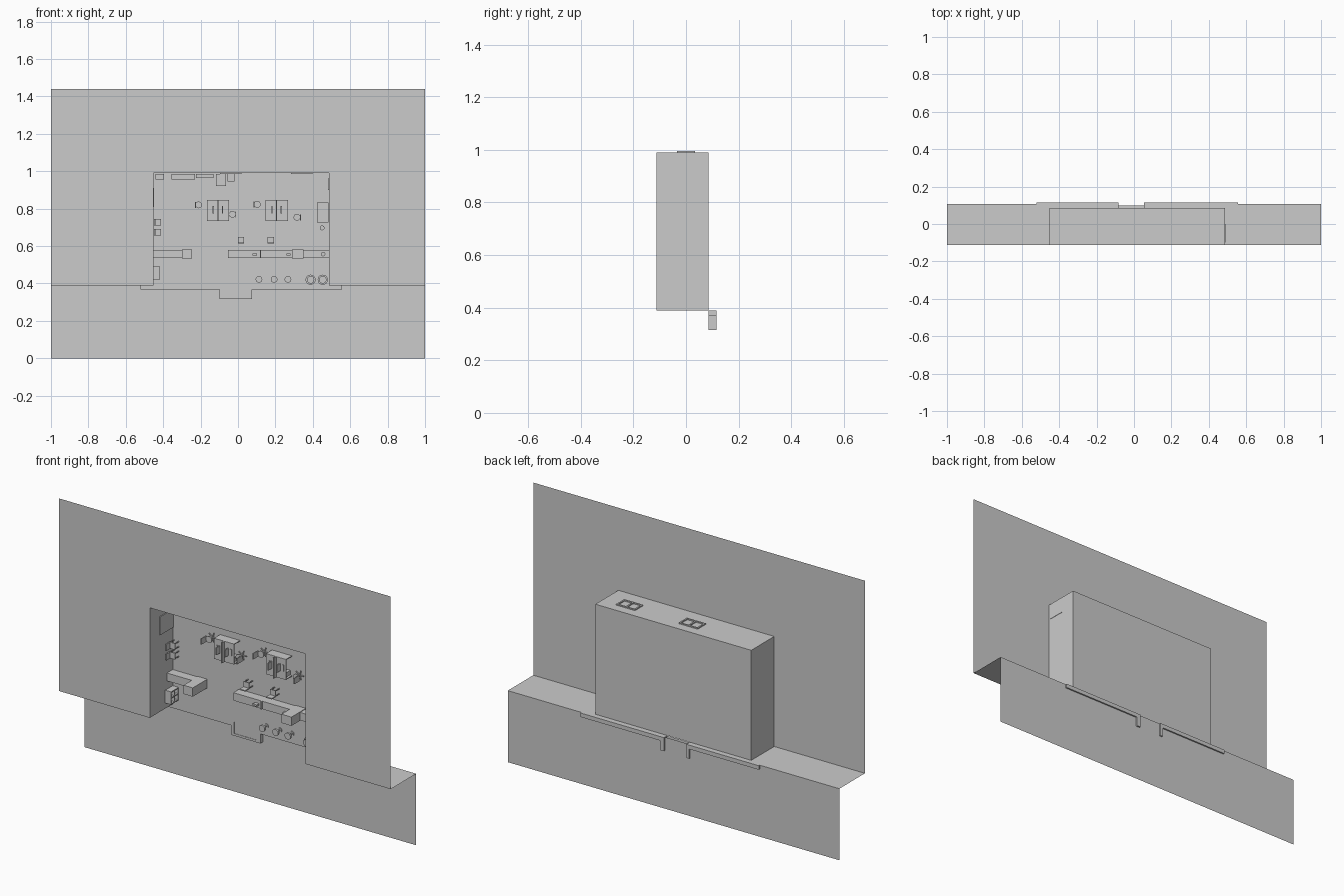
import bpy, bmesh, math
from mathutils import Matrix, Vector

cube = bpy.data.objects.get("Cube")
if cube:
    bpy.data.objects.remove(cube, do_unlink=True)

gray = bpy.data.materials.new("plain_gray")
gray.use_nodes = True
gray.diffuse_color = (0.6, 0.6, 0.6, 1)
gray.node_tree.nodes["Principled BSDF"].inputs["Base Color"].default_value = (0.6, 0.6, 0.6, 1)

FLOOR, OPEN, BACK = 0.085, -0.113, 0.107      # depths of the room floor, front sheet, rear sheet
L, R, BASE, TOP = -0.453, 0.487, 0.39, 0.99   # outline of the room


def finish(name, bm):
    mesh = bpy.data.meshes.new(name)
    bm.to_mesh(mesh)
    bm.free()
    mesh.materials.append(gray)
    obj = bpy.data.objects.new(name, mesh)
    bpy.context.collection.objects.link(obj)
    return obj


def sheet(name, points):
    bm = bmesh.new()
    bm.faces.new([bm.verts.new(p) for p in points])
    return finish(name, bm)


def add_box(bm, x0, x1, y0, y1, z0, z1):
    size = Matrix.Diagonal((x1 - x0, abs(y1 - y0), z1 - z0, 1))
    mid = Matrix.Translation(((x0 + x1) / 2, (y0 + y1) / 2, (z0 + z1) / 2))
    bmesh.ops.create_cube(bm, size=1, matrix=mid @ size)


def boxes(name, rows):
    bm = bmesh.new()
    for row in rows:
        add_box(bm, *row)
    return finish(name, bm)


def block(name, x0, x1, z0, z1, height, lift=0):
    # stands on the room floor, rising toward -y
    return boxes(name, [(x0, x1, FLOOR - lift - height, FLOOR - lift, z0, z1)])


def disc(bm, x, z, radius, low, high, sides=16):
    mid = Matrix.Translation((x, FLOOR - (low + high) / 2, z)) @ Matrix.Rotation(math.pi / 2, 4, 'X')
    bmesh.ops.create_cone(bm, cap_ends=True, segments=sides, radius1=radius,
                          radius2=radius, depth=high - low, matrix=mid)


# Wall sheets and ledges
sheet("front_wall", [(x, OPEN, z) for x, z in
      [(-1, BASE), (L, BASE), (L, TOP), (R, TOP), (R, BASE), (1, BASE), (1, 1.44), (-1, 1.44)]])
sheet("lower_wall", [(-1, BACK, 0), (1, BACK, 0), (1, BACK, BASE), (-1, BACK, BASE)])
for name, x0, x1 in [("right_ledge", -1, L), ("left_ledge", R, 1)]:
    sheet(name, [(x0, OPEN, BASE), (x1, OPEN, BASE), (x1, BACK, BASE), (x0, BACK, BASE)])

# Room shell, open at its front and base
sheet("room_floor", [(L, FLOOR, BASE), (R, FLOOR, BASE), (R, FLOOR, TOP), (L, FLOOR, TOP)])
sheet("room_end_wall", [(L, OPEN, TOP), (R, OPEN, TOP), (R, FLOOR, TOP), (L, FLOOR, TOP)])
for name, x in [("room_right_wall", L), ("room_left_wall", R)]:
    sheet(name, [(x, OPEN, BASE), (x, FLOOR, BASE), (x, FLOOR, TOP), (x, OPEN, TOP)])

# Curb with the stepped entrance
boxes("curb", [(-0.52, -0.083, FLOOR, 0.115, 0.368, BASE),
               (0.053, 0.556, FLOOR, 0.115, 0.368, BASE),
               (-0.1, -0.083, FLOOR, 0.115, 0.316, 0.368),
               (0.053, 0.075, FLOOR, 0.115, 0.316, 0.368),
               (-0.083, 0.053, FLOOR, 0.1, 0.316, 0.328)])
sheet("entrance_floor", [(-0.09, FLOOR + 0.002, 0.32), (0.06, FLOOR + 0.002, 0.32),
                         (0.06, FLOOR + 0.002, BASE), (-0.09, FLOOR + 0.002, BASE)])

# Framed windows in the end wall
for i, x in enumerate((-0.038, 0.34)):
    w, y, t, z0, z1 = 0.057, 0.035, 0.008, TOP - 0.004, TOP + 0.006
    boxes(f"window_frame_{i}", [(x - w, x + w, -y, -y + t, z0, z1), (x - w, x + w, y - t, y, z0, z1),
                                (x - w, x - w + t, -y, y, z0, z1), (x + w - t, x + w, -y, y, z0, z1),
                                (x - t / 2, x + t / 2, -y, y, z0, z1)])

# Door and panel on the side walls
boxes("side_door", [(L, L + 0.005, -0.03, FLOOR, 0.81, 0.91)])
boxes("side_panel", [(R - 0.005, R + 0.002, -0.1, 0, 0.9, 0.96)])

# Counters across the room with tall cabinets
block("right_counter", L, -0.3, 0.535, 0.578, 0.05)
block("right_tall_cabinet", -0.3, -0.245, 0.533, 0.581, 0.125)
block("left_counter", -0.053, 0.29, 0.535, 0.578, 0.05)
block("left_tall_cabinet", 0.29, 0.35, 0.533, 0.581, 0.125)
block("counter_end", 0.35, R, 0.535, 0.578, 0.05)
for i, x in enumerate((0.09, 0.27)):
    block(f"counter_screen_{i}", x - 0.012, x + 0.012, 0.55, 0.56, 0.02, 0.05)
    block(f"counter_divider_{i}", x + 0.028, x + 0.032, 0.535, 0.578, 0.06)
bm = bmesh.new()
disc(bm, 0.455, 0.557, 0.012, 0.05, 0.062)
finish("counter_bowl", bm)


# Desk pairs with a divider, screens and drawers
def desk_pair(name, x):
    rows = []
    z0, z1, y = 0.733, 0.845, FLOOR
    for s in (-1, 1):
        a, b = sorted((x, x + s * 0.06))
        rows.append((a, b, y - 0.052, y - 0.046, z0, z1))
        for z in (z0, z1 - 0.004):
            rows.append((a, b, y - 0.046, y, z, z + 0.004))
        a, b = sorted((x + s * 0.022, x + s * 0.028))
        rows.append((a, b, y - 0.085, y - 0.055, 0.775, 0.815))
        a, b = sorted((x + s * 0.01, x + s * 0.05))
        rows.append((a, b, y - 0.046, y, z0 + 0.006, z0 + 0.03))
        a, b = sorted((x + s * 0.037, x + s * 0.048))
        rows.append((a, b, y - 0.055, y - 0.052, 0.778, 0.812))
    rows.append((x - 0.003, x + 0.003, y - 0.075, y, z0, z1))
    boxes(name, rows)


desk_pair("right_desk_pair", -0.107)
desk_pair("left_desk_pair", 0.206)


# Swivel chairs with star bases
def swivel_chair(name, x, z, turn):
    bm = bmesh.new()
    for k in range(5):
        arm = bmesh.ops.create_cube(bm, size=1, matrix=Matrix.Translation((x, FLOOR - 0.004, z))
                                    @ Matrix.Rotation(k * math.tau / 5, 4, 'Y')
                                    @ Matrix.Translation((0.013, 0, 0))
                                    @ Matrix.Diagonal((0.026, 0.005, 0.005, 1)))
    disc(bm, x, z, 0.004, 0, 0.03, 8)
    disc(bm, x, z, 0.018, 0.03, 0.037)
    spin = Matrix.Translation((x, FLOOR - 0.056, z)) @ Matrix.Rotation(turn, 4, 'Y')
    bmesh.ops.create_cube(bm, size=1, matrix=spin @ Matrix.Translation((-0.018, 0, 0))
                          @ Matrix.Diagonal((0.005, 0.044, 0.032, 1)))
    finish(name, bm)


for i, (x, z, turn) in enumerate([(-0.21, 0.82, 0), (-0.03, 0.77, math.pi),
                                  (0.103, 0.823, 0), (0.315, 0.754, math.pi)]):
    swivel_chair(f"swivel_chair_{i}", x, z, turn)


# Visitor seats: seat, legs and a back on the given side
def seat(name, x, z, dx, dz):
    h, y = 0.017, FLOOR
    rows = [(x - h, x + h, y - 0.038, y - 0.032, z - h, z + h)]
    for sx in (-1, 1):
        for sz in (-1, 1):
            cx, cz = x + sx * 0.014, z + sz * 0.014
            rows.append((cx - 0.002, cx + 0.002, y - 0.034, y, cz - 0.002, cz + 0.002))
    bx, bz = x + dx * 0.015, z + dz * 0.015
    wx, wz = (0.003, h) if dx else (h, 0.003)
    rows.append((bx - wx, bx + wx, y - 0.07, y - 0.034, bz - wz, bz + wz))
    boxes(name, rows)


for i, (x, z, dx, dz) in enumerate([(0.016, 0.632, 0, -1), (0.176, 0.632, 0, -1), (-0.43, 0.727, -1, 0),
                                    (-0.43, 0.674, -1, 0)]):
    seat(f"visitor_seat_{i}", x, z, dx, dz)

# Round stools and planters
for i, (x, z, radius, height) in enumerate([(0.112, 0.422, 0.018, 0.04), (0.193, 0.422, 0.018, 0.04),
                                            (0.267, 0.422, 0.018, 0.04), (0.45, 0.697, 0.013, 0.04)]):
    bm = bmesh.new()
    disc(bm, x, z, radius, height - 0.01, height)
    disc(bm, x, z, radius * 0.3, 0, height - 0.01, 8)
    disc(bm, x, z, radius * 0.7, 0, 0.004)
    finish(f"stool_{i}", bm)
for i, x in enumerate((0.388, 0.453)):
    bm = bmesh.new()
    disc(bm, x, 0.42, 0.027, 0, 0.035, 20)
    disc(bm, x, 0.42, 0.02, 0.035, 0.05, 20)
    finish(f"round_armchair_{i}", bm)

# Shelf rack by the entrance
boxes("shelf_rack", [(L, -0.418, FLOOR - h - 0.005, FLOOR - h, 0.42, 0.49) for h in (0, 0.03, 0.06)]
      + [(L, -0.418, FLOOR - 0.065, FLOOR, z, z + 0.005) for z in (0.42, 0.453, 0.485)])

# Side table with basin
block("side_table", 0.422, 0.484, 0.727, 0.834, 0.05)
bm = bmesh.new()
disc(bm, 0.455, 0.75, 0.012, 0.05, 0.056)
finish("side_basin", bm)

# Cabinets along the end wall
for i, (x0, x1, z0, height) in enumerate([(-0.44, -0.395, 0.957, 0.06), (-0.355, -0.28, 0.957, 0.05),
                                          (-0.28, -0.23, 0.957, 0.05), (-0.225, -0.13, 0.965, 0.05),
                                          (-0.117, -0.065, 0.92, 0.06), (-0.055, -0.02, 0.945, 0.05)]):
    block(f"end_cabinet_{i}", x0, x1, z0, 0.985, height)
